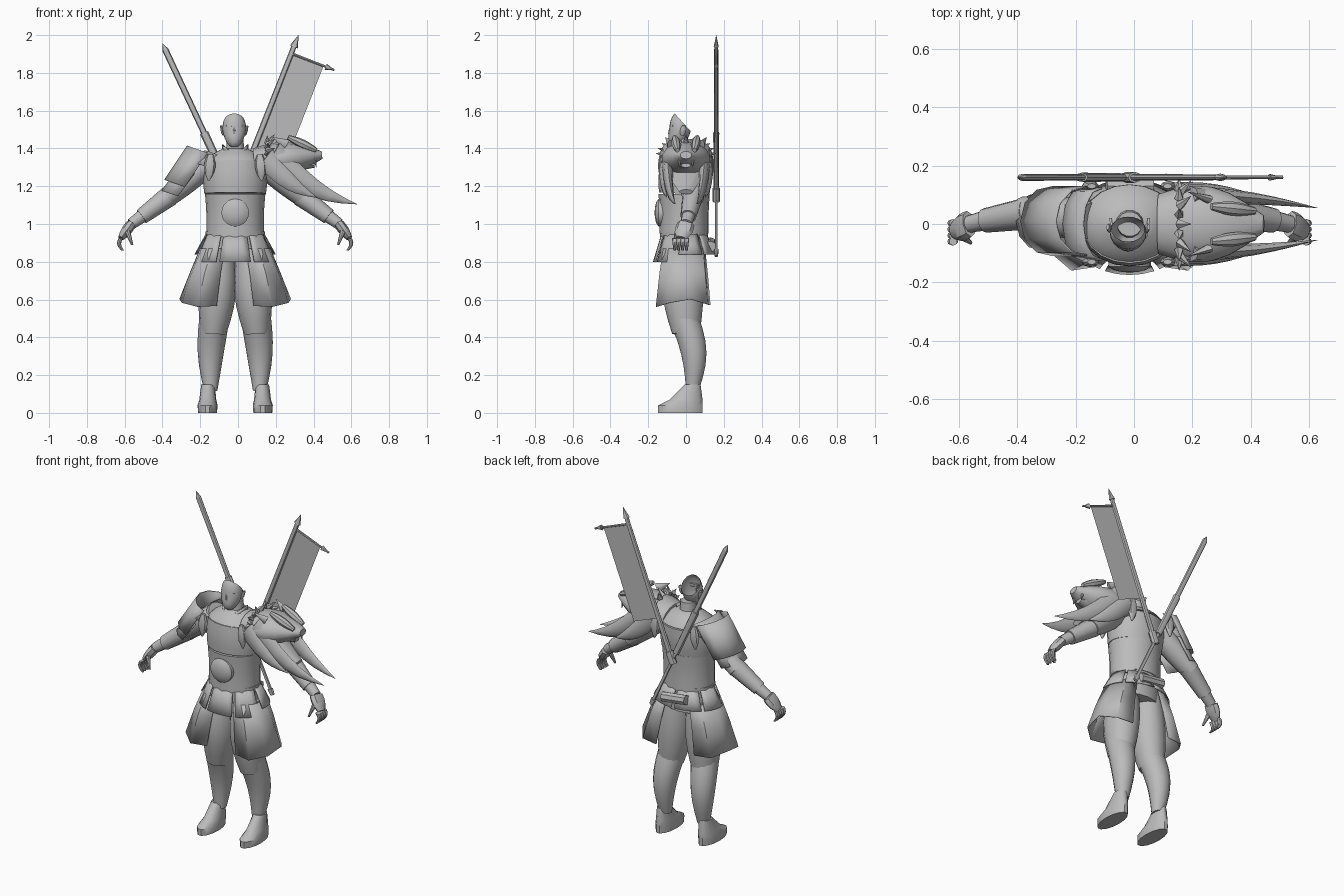
import bpy, bmesh, math
from mathutils import Vector

cube = bpy.data.objects.get("Cube")
if cube:
    bpy.data.objects.remove(cube, do_unlink=True)

CENTRE = Vector((-.015, 0, 0))  # the body's line of symmetry
BACK = .16                      # depth at which the poles hang
SHARP = .001                    # radius of a pointed end
SIDES = {"left": 1, "right": -1}

grey = bpy.data.materials.new("plain_grey")
grey.use_nodes = True
grey.diffuse_color = (.5, .5, .5, 1)
grey.node_tree.nodes["Principled BSDF"].inputs["Base Color"].default_value = grey.diffuse_color


def point(x, y, z):
    return Vector((x, y, z))


def ring(centre, across, along, count, first=0, last=math.tau):
    """Points on an ellipse, or on an arc when the angles are given."""
    closed = last - first == math.tau
    angles = [first + (last - first) * i / count for i in range(count if closed else count + 1)]
    return [centre + across * math.cos(a) + along * math.sin(a) for a in angles]


def skin(name, rings, closed=True, thickness=0, cut=None, mirror=False):
    """Bridge a list of rings into one object."""
    bm = bmesh.new()
    rows = [[bm.verts.new(p) for p in r] for r in rings]
    count = len(rows[0])
    for low, high in zip(rows, rows[1:]):
        for i in range(count if closed else count - 1):
            j = (i + 1) % count
            bm.faces.new((low[i], low[j], high[j], high[i]))
    if closed:
        bm.faces.new(rows[0])
        bm.faces.new(rows[-1])
    bmesh.ops.recalc_face_normals(bm, faces=bm.faces)
    if cut:
        bmesh.ops.bisect_plane(bm, geom=bm.verts[:] + bm.edges[:] + bm.faces[:],
                               plane_co=cut[0], plane_no=cut[1], clear_outer=True)
    mesh = bpy.data.meshes.new(name)
    bm.to_mesh(mesh)
    bm.free()
    mesh.materials.append(grey)
    part = bpy.data.objects.new(name, mesh)
    part.location = CENTRE
    bpy.context.collection.objects.link(part)
    bpy.ops.object.select_all(action="DESELECT")
    part.select_set(True)
    bpy.context.view_layer.objects.active = part
    bpy.ops.object.shade_smooth_by_angle(angle=math.radians(40))
    if thickness:
        part.modifiers.new("thickness", "SOLIDIFY").thickness = thickness
    if mirror:
        part.modifiers.new("mirror", "MIRROR")


def limb(name, start, end, size, tip=None, depth=1, bulge=0, bend=Vector(), sides=8, mirror=False):
    """Tapering rod from start to end; it may swell and bow in the middle."""
    tip = size if tip is None else tip
    steps = 6 if bulge or bend.length else 1
    up = (end - start).cross(Vector((0, 1, 0))).normalized()
    side = (end - start).cross(up).normalized() * depth
    rings = []
    for i in range(steps + 1):
        t = i / steps
        swell = math.sin(math.pi * t)
        radius = size + (tip - size) * t + bulge * swell
        rings.append(ring(start.lerp(end, t) + bend * swell, up * radius, side * radius, sides))
    skin(name, rings, mirror=mirror)


def flare(name, start, end, size, end_size, span, facing=0, count=6, drop=0,
          out=Vector((1, 0, 0)), mirror=False):
    """Open curved plate widening from start to end; sizes are (outward, depth)."""
    first, last = (math.radians(facing + s) for s in span)
    rings = []
    for t in (0, .5, 1):
        wide, deep = Vector(size).lerp(Vector(end_size), t)
        rings.append(ring(start.lerp(end, t), out * wide, Vector((0, deep, 0)), count, first, last))
    for p in rings[-1]:
        p.z -= drop * abs(p.y)
    skin(name, rings, closed=False, thickness=.005, mirror=mirror)


# Legs, boots and puffed trousers
hip, knee, ankle = point(.085, -.01, .86), point(.11, -.01, .5), point(.13, .035, .12)
limb("shin", knee, ankle, .08, tip=.036, bulge=.01, bend=point(.01, .03, 0), sides=14, mirror=True)
limb("trousers", hip, point(.115, 0, .42), .08, tip=.068, depth=1.1, bulge=.026,
     bend=point(-.005, -.01, 0), sides=14, mirror=True)
boot = [(-.03, 0, .05, .12), (-.03, .04, .053, .12), (0, .07, .045, .09), (.035, .15, .036, .043)]
skin("boot", [ring(point(.145 - y / 2.5 * .1, y, z), point(wide, 0, 0), point(0, deep, 0), 14)
              for y, z, wide, deep in boot], mirror=True)

# Split skirt: one faceted curtain around each thigh
flare("thigh_curtain", point(.1, -.01, .87), point(.165, -.015, .61), (.09, .115), (.135, .15),
      (-120, 105), count=5, drop=.3, mirror=True)

# Hips, belt and flared waist plates
waist = point(0, -.01, .95)
limb("hips", point(0, -.01, .8), waist, .15, depth=.75, sides=16)
limb("belt", point(0, -.01, .93), point(0, -.01, .96), .158, depth=.8, sides=16)
plates = 7
for i in range(plates):
    hem = .8 if i in (0, 1, plates - 1) else .84
    flare(f"waist_plate_{i + 1}", waist, point(0, -.01, hem), (.155, .12), (.215, .165),
          (-23, 23), facing=360 * i / plates - 90, count=4)
limb("back_pouch", point(-.08, .13, .9), point(.08, .13, .88), .03)

# Body armour
ribs, chest, neck = point(0, -.01, 1.16), point(0, 0, 1.33), point(0, 0, 1.4)
limb("waist_armour", waist, ribs, .153, tip=.16, depth=.85, bulge=-.004, sides=20)
limb("chest_plate", ribs, chest, .163, tip=.165, depth=.82, bulge=.007, sides=20)
limb("shoulder_yoke", chest, neck, .165, tip=.065, depth=.82, bulge=.012, sides=20)
rim = [(.12, .073), (.145, .073), (.158, .055), (.165, .025), (.166, SHARP)]
skin("belly_disc", [ring(point(0, -y, 1.06), point(r, 0, 0), point(0, 0, r), 20) for y, r in rim])
for side, s in SIDES.items():
    edge = [point(s * .07, .02, 1.42), point(s * .06, -.045, 1.41), point(0, -.1, 1.35)]
    skin(side + "_collar_flap", [edge, [p - point(0, 0, .03) for p in edge]],
         closed=False, thickness=.008)

# Neck and the face shell, open at the back of the skull
limb("neck", chest, point(0, 0, 1.45), .055, tip=.043, sides=14)
face = point(-.005, -.03, 1.5)
rings = []
for i in range(1, 12):
    height = -math.cos(math.pi * i / 12)
    girth = math.sin(math.pi * i / 12) ** .8
    jaw = max(0, -height)
    rings.append(ring(face + point(0, -.025 * jaw, .095 * height),
                      point(.063 * girth * (1 - jaw / 5), 0, 0), point(0, .058 * girth, 0), 20))
skin("head", rings, cut=(point(0, -.06, 1.585), point(0, .74, .67)))
limb("nose", face + point(0, -.052, .02), face + point(0, -.056, -.025), .004, tip=.01)
for side, s in SIDES.items():
    limb(side + "_brow", face + point(s * .012, -.052, .016), face + point(s * .045, -.038, .02), .004)
    limb(side + "_eye", face + point(s * .015, -.051, 0), face + point(s * .04, -.04, 0), .003)
    limb(side + "_lip", face + point(0, -.06, -.05), face + point(s * .02, -.052, -.05), .003)
    limb(side + "_ear", face + point(s * .058, .01, -.03), face + point(s * .07, .02, .02),
         .005, depth=2, bulge=.003)

# Arms, bracers and hands
shoulder, elbow, wrist = point(.13, .01, 1.33), point(.37, .04, 1.13), point(.55, 0, 1)
limb("upper_arm", shoulder, elbow, .06, tip=.05, depth=1.1, bulge=.008, sides=12, mirror=True)
limb("bracer", shoulder.lerp(elbow, .9), elbow.lerp(wrist, .7), .056, tip=.042, sides=12, mirror=True)
limb("forearm", elbow, wrist, .045, tip=.03, sides=12, mirror=True)
knuckles = point(.605, -.025, .925)
limb("palm", wrist, knuckles, .027, tip=.016, depth=1.7, bulge=.006, mirror=True)
for i in range(4):
    spread = Vector((0, .021 * i - .035, 0))
    limb(f"finger_{i + 1}", knuckles + spread, knuckles + spread - point(.01, 0, .065), .014, tip=.007,
         bend=point(.014, 0, 0), mirror=True)
limb("thumb", point(.57, -.045, .96), point(.545, -.065, .89), .015, tip=.006, mirror=True)

# Right shoulder guard: layered curved plates
for name, start, end, size in (
        ("strap", point(-.1, 0, 1.37), point(-.17, 0, 1.31), (.06, .125)),
        ("guard", point(-.155, .01, 1.38), point(-.275, .01, 1.2), (.1, .12)),
        ("under_guard", point(-.22, .01, 1.27), point(-.31, .01, 1.15), (.08, .1))):
    flare("right_shoulder_" + name, start, end, size, size, (-95, 95), out=point(-1, 0, .35))

# Left shoulder guard: a maned beast head
limb("beast_head", point(.1, 0, 1.33), point(.46, 0, 1.365), .07, tip=.02, depth=1.5, bulge=.042, sides=14)
limb("beast_jaw", point(.25, 0, 1.31), point(.42, 0, 1.31), .045, tip=.012, depth=2)
limb("mane_middle", point(.2, 0, 1.3), point(.43, 0, 1.17), .05, tip=.015, depth=2.5)
for end, s in (("front", -1), ("back", 1)):
    limb(end + "_beast_brow", point(.28, s * .06, 1.46), point(.43, s * .045, 1.39),
         .012, bulge=.012)
    limb(end + "_beast_ear", point(.27, s * .085, 1.42), point(.2, s * .11, 1.46), .03, tip=SHARP, depth=.5)
    limb(end + "_beast_fang", point(.42, s * .035, 1.35), point(.43, s * .035, 1.3), .012, tip=SHARP)
    limb(end + "_long_lock", point(.2, s * .1, 1.37), point(.645, s * .055, 1.105), .07, tip=SHARP,
         depth=.45, bulge=.01, bend=point(0, s * .01, -.05))
    limb(end + "_short_lock", point(.16, s * .12, 1.35), point(.43, s * .1, 1.14), .06, tip=SHARP,
         depth=.4, bulge=.01, bend=point(0, s * .01, -.03))
    for side, x in SIDES.items():
        limb(f"{end}_{side}_tassel", point(x * .13, s * .13, 1.37), point(x * .14, s * .13, 1.23),
             .015, tip=.005, depth=.6, bulge=.02)

# Fur spikes fanned over the beast's neck
spikes = 11
for i in range(spikes):
    angle = math.pi * (i + .5) / spikes
    fan = Vector((0, -.115 * math.cos(angle), .07 * math.sin(angle)))
    root = point(.17, 0, 1.36) + fan
    tip = root + fan.normalized() * .045 + point(.04 * (i % 2), 0, 0)
    limb(f"fur_spike_{i + 1}", root, tip, .017, tip=SHARP, sides=5)

# Polearm slung across the back
top, foot = point(-.385, BACK, 1.955), point(.14, BACK, .83)
for name, start, end, size, tip in (
        ("point", .03, 0, .017, SHARP), ("sheath", .03, .45, .017, .016),
        ("grip", .42, .68, .023, .02), ("shaft", .66, 1, .011, .011), ("butt", .97, 1, .018, .014)):
    limb("polearm_" + name, top.lerp(foot, start), top.lerp(foot, end), size, tip=tip, depth=.7)

# Banner on its pole, hung from a crossbar
pole_top, pole_foot = point(.335, BACK, 2), point(-.01, BACK, 1.12)
spear, bar_start = pole_top.lerp(pole_foot, .07), pole_top.lerp(pole_foot, .11)
bar_end = point(.525, BACK, 1.815)
limb("banner_pole", spear, pole_foot, .014, tip=.017, depth=.7)
limb("banner_pole_tip", spear, pole_top, .022, tip=SHARP, depth=.6)
limb("banner_socket", pole_foot.lerp(pole_top, .08), pole_foot, .024, depth=.8)
limb("banner_crossbar", bar_start, bar_end, .007, tip=.006)
limb("crossbar_tip", bar_start.lerp(bar_end, .8), bar_end, .017, tip=SHARP, depth=.7)
hang = (pole_foot - pole_top) * .6
edge = [bar_start, bar_start.lerp(bar_end, .75)]
skin("banner_cloth", [edge, [p + hang for p in edge]], closed=False)
